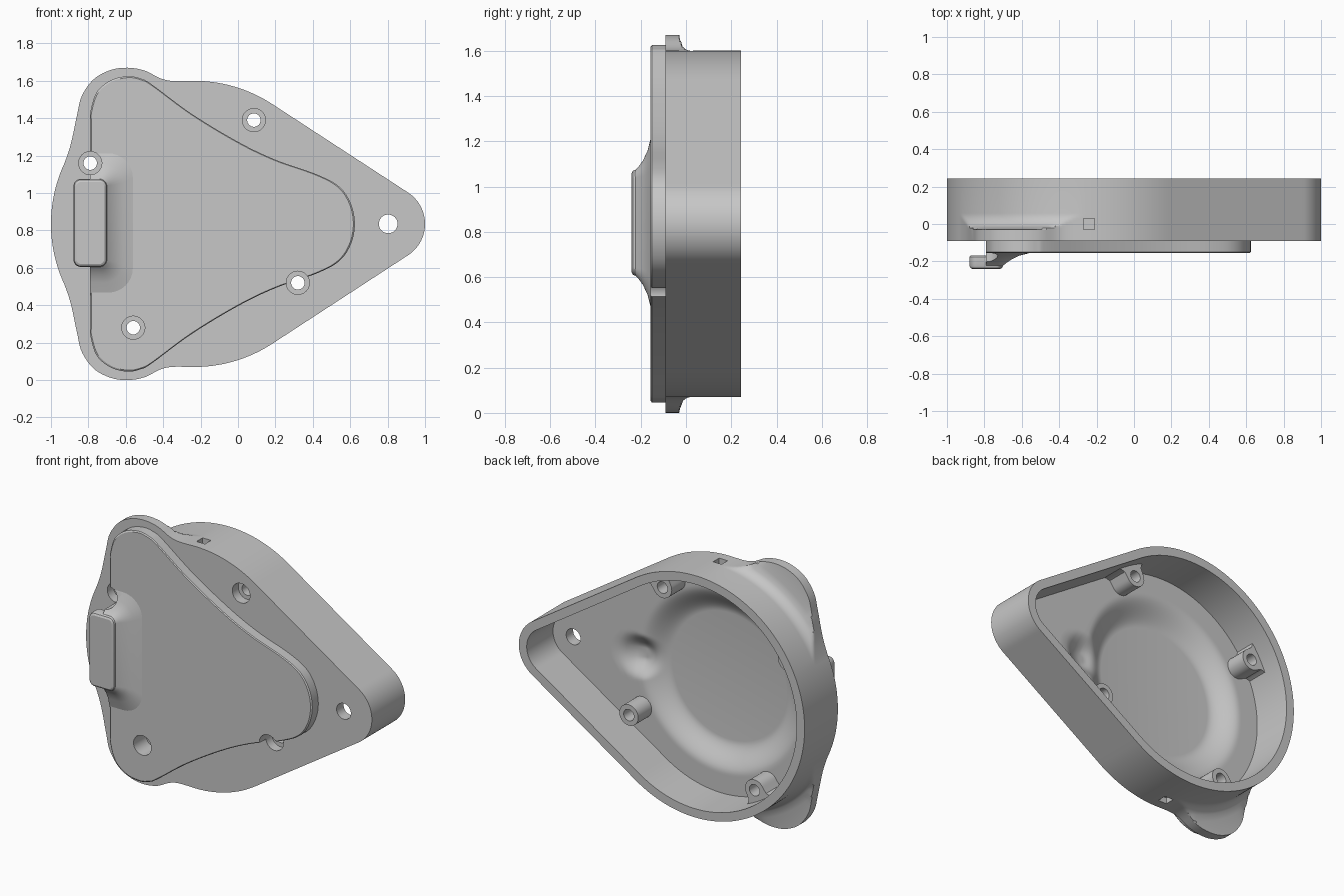
import bpy, bmesh, math
from mathutils import Vector

if "Cube" in bpy.data.objects:
    bpy.data.objects.remove(bpy.data.objects["Cube"])

CX, CZ, R = -0.235, 0.835, 0.765          # big round of the housing
TX, TR = 0.80, 0.20                       # tip round
FRONT, BACK, FLOOR, WALL = -0.09, 0.243, -0.02, 0.055
grey = bpy.data.materials.new("grey plastic")
grey.diffuse_color = (0.57, 0.57, 0.57, 1)
grey.use_nodes = True
grey.node_tree.nodes["Principled BSDF"].inputs["Base Color"].default_value = grey.diffuse_color


def loft(name, rings, parent_bm=None):
    """Closed solid through rings of 3D points with equal counts."""
    bm = parent_bm or bmesh.new()
    vs = [[bm.verts.new(p) for p in ring] for ring in rings]
    n = len(vs[0])
    for a, b in zip(vs, vs[1:]):
        for i in range(n):
            j = (i + 1) % n
            bm.faces.new((a[i], a[j], b[j], b[i]))
    bm.faces.new(vs[0][::-1])
    bm.faces.new(vs[-1])
    return bm if parent_bm else finish(name, bm)


def finish(name, bm):
    bmesh.ops.recalc_face_normals(bm, faces=bm.faces)
    me = bpy.data.meshes.new(name)
    bm.to_mesh(me)
    bm.free()
    ob = bpy.data.objects.new(name, me)
    bpy.context.collection.objects.link(ob)
    me.materials.append(grey)
    return ob


def boolean(ob, other, operation):
    bpy.ops.object.select_all(action='DESELECT')
    ob.select_set(True)
    bpy.context.view_layer.objects.active = ob
    mod = ob.modifiers.new("cut", 'BOOLEAN')
    mod.operation, mod.solver, mod.object = operation, 'EXACT', other
    bpy.ops.object.modifier_apply(modifier=mod.name)


def at(pts, y):
    return [(x, y, z) for x, z in pts]


def circle(x, z, r, n=32):
    return [(x + r * math.cos(2 * math.pi * i / n), z + r * math.sin(2 * math.pi * i / n)) for i in range(n)]


def spline(pts, closed, k=8):
    """Catmull-Rom curve through 2D points."""
    n, out = len(pts), []
    get = (lambda i: Vector(pts[i % n])) if closed else (lambda i: Vector(pts[min(max(i, 0), n - 1)]))
    for i in range(n if closed else n - 1):
        a, b, c, d = (get(i + q) for q in (-1, 0, 1, 2))
        for s in range(k):
            t = s / k
            p = 0.5 * (2 * b + (c - a) * t + (2 * a - 5 * b + 4 * c - d) * t**2 + (3 * b - a - 3 * c + d) * t**3)
            out.append((p.x, p.y))
    return out if closed else out + [tuple(pts[-1])]


def round_rect(x0, x1, z0, z1, r, k=8):
    out = []
    for q, (x, z) in enumerate(((x1 - r, z1 - r), (x0 + r, z1 - r), (x0 + r, z0 + r), (x1 - r, z0 + r))):
        for i in range(k + 1):
            a = (q + i / k) * math.pi / 2
            out.append((x + r * math.cos(a), z + r * math.sin(a)))
    return out


# Ear bulges: extra radius over the big round by angle
ear = spline([(-0.945, 1.115), (-0.897, 1.25), (-0.86, 1.42), (-0.835, 1.52), (-0.77, 1.61), (-0.68, 1.658),
              (-0.59, 1.67), (-0.5, 1.655), (-0.42, 1.615), (-0.36, 1.6), (-0.28, 1.599)], False)
ear = sorted((math.atan2(z - CZ, x - CX), max(0, math.hypot(x - CX, z - CZ) - R)) for x, z in ear)


def ear_extra(a):
    a = a if a <= math.pi else 2 * math.pi - a
    for (a0, e0), (a1, e1) in zip(ear, ear[1:]):
        if a0 <= a <= a1:
            return e0 + (e1 - e0) * (a - a0) / max(a1 - a0, 1e-6)
    return 0


def outline(inset=0, limit=0):
    """Teardrop: big arc, straight side, tip arc, straight side."""
    t = math.acos((R - TR) / (TX - CX))
    n, m, k = 180, 28, 36
    big = []
    for i in range(n + 1):
        a = t + (2 * math.pi - 2 * t) * i / n
        r = R - inset + min(limit, ear_extra(a))
        big.append((CX + r * math.cos(a), CZ + r * math.sin(a)))
    tip = [(TX + (TR - inset) * math.cos(a), CZ + (TR - inset) * math.sin(a))
           for a in (-t + 2 * t * i / m for i in range(m + 1))]
    side = lambda p, q: [(p[0] + (q[0] - p[0]) * i / k, p[1] + (q[1] - p[1]) * i / k) for i in range(1, k)]
    return big + side(big[-1], tip[0]) + tip + side(tip[-1], big[0])


def smooth(t):
    t = min(max(t, 0), 1)
    return t * t * (3 - 2 * t)


def floor_y(x, z):
    pocket = 1 - smooth((math.hypot(x - CX, z - CZ) - 0.40) / 0.18)
    dimple = 1 - smooth((math.hypot(x - 0.34, z - CZ) - 0.03) / 0.12)
    return FLOOR - 0.08 * (1 - (1 - pocket) * (1 - 0.8 * dimple))


# Housing block with ears
rings = [at(outline(0, 1), FRONT), at(outline(0, 1), -0.03)]
for i in range(9):
    t = i / 8
    rings.append(at(outline(0, 0.08 * (1 - math.sqrt(1 - (1 - t)**2))), -0.022 + 0.08 * t))
housing = loft("housing", rings + [at(outline(), BACK)])

# Raised front panel, mirrored about its middle height, fused to the housing
half = [(0.625, CZ), (0.603, 0.945), (0.54, 1.035), (0.42, 1.10), (0.2, 1.178), (0, 1.274), (-0.25, 1.425),
        (-0.46, 1.58), (-0.52, 1.612), (-0.59, 1.625), (-0.68, 1.603), (-0.755, 1.54), (-0.788, 1.44),
        (-0.79, 1.38), (-0.79, 1.2)]
panel = spline(half + [(x, 2 * CZ - z) for x, z in half[:0:-1]], True)
shrunk = [(-0.2 + (x + 0.2) * 0.99, CZ + (z - CZ) * 0.99) for x, z in panel]
front_panel = loft("front_panel", [at(panel, -0.05), at(panel, -0.15), at(shrunk, -0.156)])
boolean(housing, front_panel, 'UNION')

# Hollow: open back with a dished floor
inner = outline(WALL)
rings = [at(inner, BACK + 0.1)]
for i in range(25):
    ring = []
    for x, z in inner:
        d = math.hypot(x - CX, z - CZ)
        r = d + (0.58 - d) * i / 12 if i <= 12 else 0.58 - 0.18 * (i - 12) / 12
        px, pz = CX + (x - CX) * r / d, CZ + (z - CZ) * r / d
        ring.append((px, floor_y(px, pz), pz))
    rings.append(ring)
hollow = loft("hollow_cutter", rings)
boolean(housing, hollow, 'DIFFERENCE')
parts = [housing]

# Flared skirt that carries the latch block
skirt = []
for y, x1, h, r in ((-0.145, -0.53, 0.40, 0.15), (-0.157, -0.565, 0.37, 0.13), (-0.17, -0.615, 0.318, 0.1),
                    (-0.19, -0.655, 0.275, 0.07), (-0.21, -0.685, 0.247, 0.045), (-0.23, -0.708, 0.226, 0.03)):
    skirt.append([(max(x, -0.79), y, z) for x, z in round_rect(-0.97, x1, 0.84 - h, 0.84 + h, r)])
parts.append(loft("latch_skirt", skirt))

# Latch block overhanging the left edge
parts.append(loft("latch_block", [at(round_rect(-0.88 + e, -0.70 - e, 0.605 + e, 1.075 - e, 0.04 - e), y)
                                  for y, e in ((-0.168, 0.008), (-0.176, 0), (-0.222, 0), (-0.234, 0.005), (-0.24, 0.016))]))

# Screw bosses inside; three flare into the wall, one stands free
screws = [(0.085, 1.39), (-0.79, 1.16), (-0.56, 0.28), (0.32, 0.52)]
for i, (x, z) in enumerate(screws):
    if i == 3:
        foot = circle(x, z, 0.066)
    else:
        u = Vector((x - CX, z - CZ)).normalized()
        v = Vector((-u.y, u.x))
        loc = [(-0.066 * math.sin(a), 0.066 * math.cos(a)) for a in (math.pi * k / 16 for k in range(17))]
        loc += [(0.04, -0.07), (0.06, -0.09), (0.075, -0.12), (0.09, -0.12),
                (0.09, 0.12), (0.075, 0.12), (0.06, 0.09), (0.04, 0.07)]
        foot = [tuple(Vector((x, z)) + u * a + v * b) for a, b in loc]
    parts.append(loft("screw_boss_%d" % (i + 1), [at(foot, -0.025), at(foot, 0.115)]))

# Cutter: stepped screw holes, tip hole, side slots
cut = bmesh.new()
for x, z in screws:
    loft("", [at(circle(x, z, r), y) for r, y in ((0.062, -0.4), (0.062, -0.03), (0.036, -0.03), (0.036, 0.4))], cut)
loft("", [at(circle(TX + 0.003, CZ, 0.05), y) for y in (-0.4, 0.4)], cut)
for z0, z1 in ((1.562, 1.7), (-0.03, 0.108)):
    sq = [(-0.27, z0), (-0.21, z0), (-0.21, z1), (-0.27, z1)]
    loft("", [at(sq, -0.03), at(sq, 0.03)], cut)
holes = finish("hole_cutter", cut)

for ob in parts:
    if ob.name != "latch_block":
        boolean(ob, holes, 'DIFFERENCE')
    bpy.ops.object.select_all(action='DESELECT')
    ob.select_set(True)
    bpy.context.view_layer.objects.active = ob
    bpy.ops.object.shade_smooth_by_angle(angle=math.radians(28))
for helper in (front_panel, hollow, holes):
    bpy.data.objects.remove(helper)
